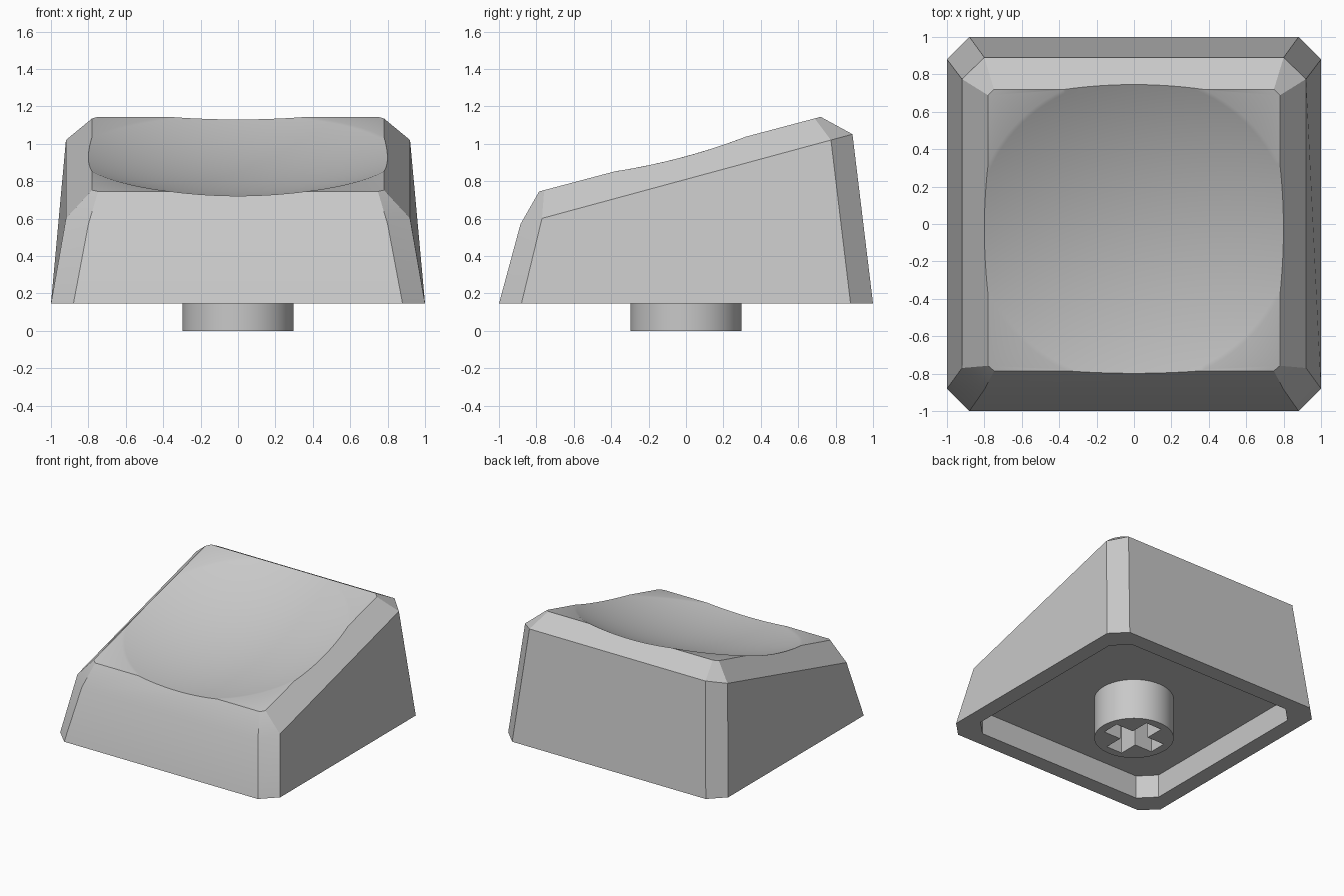
import bpy, bmesh, math
from mathutils import Vector

cube = bpy.data.objects.get("Cube")
if cube:
    bpy.data.objects.remove(cube, do_unlink=True)

# Single grey plastic
grey = bpy.data.materials.new("light_grey_plastic")
grey.use_nodes = True
colour = (0.58, 0.58, 0.58, 1)
grey.diffuse_color = colour
grey.node_tree.nodes["Principled BSDF"].inputs["Base Color"].default_value = colour


def select_only(obj):
    bpy.ops.object.select_all(action='DESELECT')
    obj.select_set(True)
    bpy.context.view_layer.objects.active = obj


def cut(obj, cutter):
    """Subtract the cutter from the object, then delete the cutter."""
    mod = obj.modifiers.new("cut", 'BOOLEAN')
    mod.operation = 'DIFFERENCE'
    mod.solver = 'EXACT'
    mod.object = cutter
    select_only(obj)
    bpy.ops.object.modifier_apply(modifier=mod.name)
    bpy.data.objects.remove(cutter, do_unlink=True)


def finish(obj, angle=30):
    obj.data.materials.clear()
    obj.data.materials.append(grey)
    select_only(obj)
    bpy.ops.object.shade_smooth_by_angle(angle=math.radians(angle))


def octagon(bm, x_out, x_in, y_front, y_front_in, y_back_in, y_back, z, slope=0.0):
    """Chamfered rectangle; z is the height at the front edge, rising to the back."""
    half = [(x_in, y_front), (x_out, y_front_in), (x_out, y_back_in), (x_in, y_back)]
    pts = half + [(-x, y) for x, y in reversed(half)]
    return [bm.verts.new((x, y, z + slope * (y - y_front))) for x, y in pts]


# Cap shell: cavity roof, cavity mouth, outer foot, shoulder, top
BASE, ROOF = 0.145, 0.335
TOP_Z, TOP_Y, TOP_SLOPE = 0.745, -0.785, 0.265
bm = bmesh.new()
rings = [
    octagon(bm, 0.87, 0.75, -0.87, -0.75, 0.75, 0.87, ROOF),
    octagon(bm, 0.87, 0.75, -0.87, -0.75, 0.75, 0.87, BASE),
    octagon(bm, 1.0, 0.88, -1.0, -0.88, 0.88, 1.0, BASE),
    octagon(bm, 0.92, 0.80, -0.885, -0.77, 0.775, 0.89, 0.57, 0.271),
    octagon(bm, 0.78, 0.748, TOP_Y, -0.758, 0.688, 0.72, TOP_Z, TOP_SLOPE),
]
for low, high in zip(rings, rings[1:]):
    for i in range(8):
        j = (i + 1) % 8
        bm.faces.new((low[i], low[j], high[j], high[i]))
bm.faces.new(rings[0])
bm.faces.new(rings[-1])
bmesh.ops.recalc_face_normals(bm, faces=bm.faces[:])
mesh = bpy.data.meshes.new("cap_shell")
bm.to_mesh(mesh)
bm.free()
cap = bpy.data.objects.new("cap_shell", mesh)
bpy.context.collection.objects.link(cap)

# Finger dish: a large sphere pressed into the sloping top
DISH_R, DEPTH = 0.86, 0.14
sphere_r = DISH_R ** 2 / (2 * DEPTH) + DEPTH / 2
normal = Vector((0, -TOP_SLOPE, 1)).normalized()
middle = Vector((0, -0.03, TOP_Z + TOP_SLOPE * (-0.03 - TOP_Y)))
bpy.ops.mesh.primitive_uv_sphere_add(
    segments=96, ring_count=160, radius=sphere_r,
    location=middle + normal * (sphere_r - DEPTH),
    rotation=(math.atan(TOP_SLOPE), 0, 0))
dish = bpy.context.object
dish.name = "dish_cutter"
dish.hide_render = True
cut(cap, dish)
finish(cap)

# Stem with a cross-shaped socket
bpy.ops.mesh.primitive_cylinder_add(vertices=64, radius=0.297, depth=ROOF + 0.01,
                                    location=(0, 0, (ROOF + 0.01) / 2))
stem = bpy.context.object
stem.name = "stem"
for size in ((0.46, 0.145), (0.145, 0.46)):
    bpy.ops.mesh.primitive_cube_add(size=1, location=(0, 0, 0.115))
    slot = bpy.context.object
    slot.name = "slot_cutter"
    slot.scale = (size[0], size[1], 0.37)
    slot.hide_render = True
    cut(stem, slot)
finish(stem)
